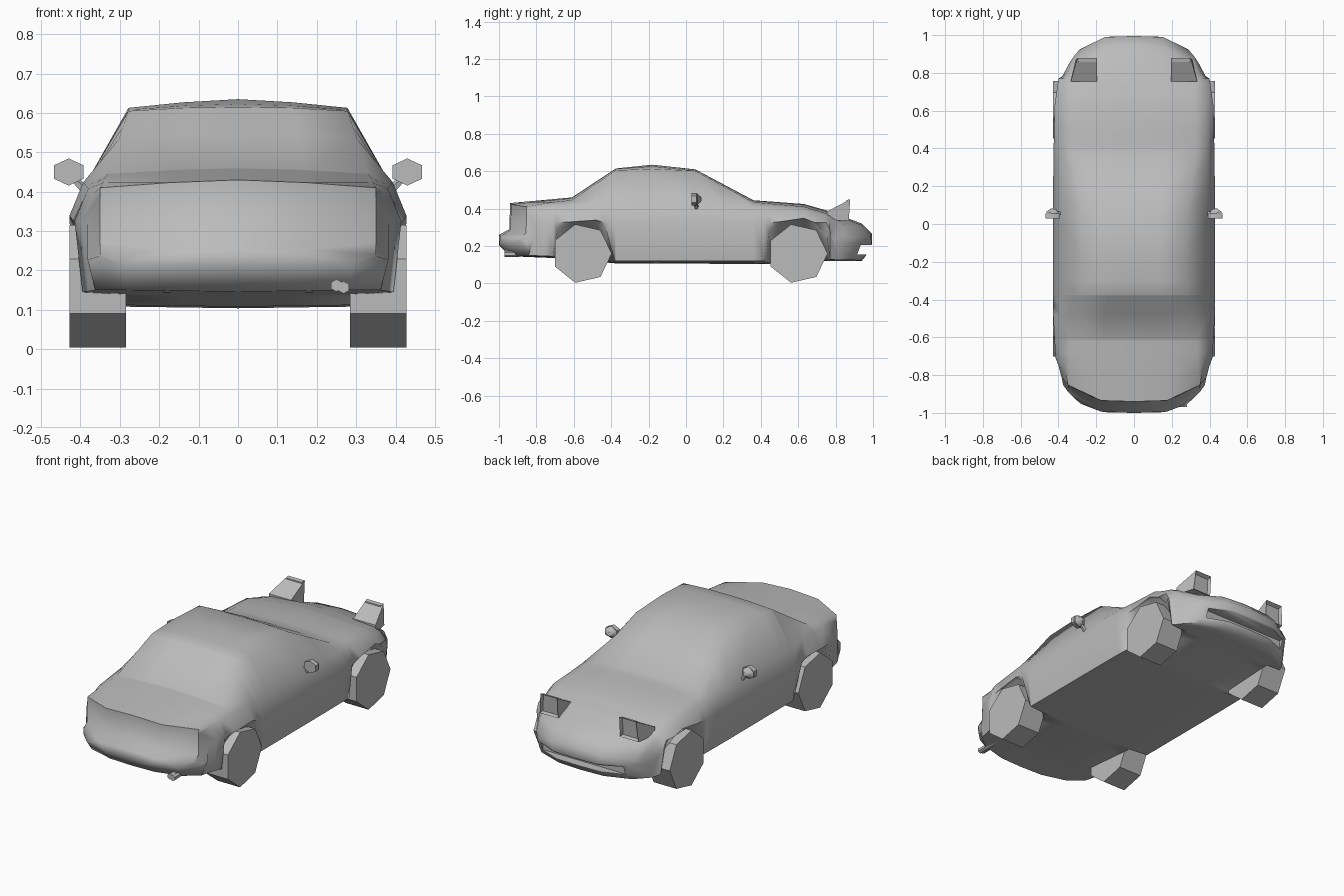
import bpy, bmesh, math
from mathutils import Matrix, Vector

cube = bpy.data.objects.get("Cube")
if cube:
    bpy.data.objects.remove(cube, do_unlink=True)

grey = bpy.data.materials.new("plain_grey")
grey.use_nodes = True
grey.diffuse_color = (0.5, 0.5, 0.5, 1)
grey.node_tree.nodes["Principled BSDF"].inputs["Base Color"].default_value = grey.diffuse_color


def make_object(name, bm, smooth_angle=None):
    bmesh.ops.recalc_face_normals(bm, faces=bm.faces)
    mesh = bpy.data.meshes.new(name)
    bm.to_mesh(mesh)
    bm.free()
    mesh.materials.append(grey)
    obj = bpy.data.objects.new(name, mesh)
    bpy.context.collection.objects.link(obj)
    if smooth_angle:
        shade(obj, smooth_angle)
    return obj


def shade(obj, angle):
    bpy.ops.object.select_all(action='DESELECT')
    obj.select_set(True)
    bpy.context.view_layer.objects.active = obj
    bpy.ops.object.shade_smooth_by_angle(angle=math.radians(angle))


def along(points, y):
    """Straight-line interpolation through (y, value) points."""
    if y <= points[0][0]:
        return points[0][1]
    for (ya, va), (yb, vb) in zip(points, points[1:]):
        if y <= yb:
            return va + (vb - va) * (y - ya) / (yb - ya)
    return points[-1][1]


# Body outlines along the length: centre line, roof edge, belt, flank and sill
top_line = [(-1, .26), (-.945, .29), (-.94, .43), (-.61, .46), (-.375, .615), (-.18, .635),
            (.05, .61), (.36, .445), (.63, .425), (.77, .385), (.94, .32), (.995, .265)]
roof_width = [(-.94, .35), (-.6, .33), (-.375, .278), (.05, .278), (.36, .33), (.77, .32), (.995, .31)]
crown = [(-.94, .02), (-.375, .01), (-.18, .022), (.05, .008), (.36, .01), (.995, .02)]
flank_width = [(-1, .375), (-.85, .395), (-.71, .415), (-.5, .428), (.3, .428), (.63, .42), (.77, .4), (.995, .37)]
sill_line = [(-1, .21), (-.945, .15), (-.71, .145), (-.69, .29), (-.62, .325), (-.48, .335),
             (-.43, .295), (-.38, .12), (.42, .12), (.445, .28), (.495, .325), (.63, .345),
             (.69, .32), (.75, .26), (.77, .13), (.94, .125), (.96, .15), (.995, .215)]
floor_line = [(-1, .21), (-.945, .15), (-.71, .14), (-.38, .112), (.42, .108),
              (.77, .125), (.94, .125), (.96, .15), (.995, .215)]


def section(y):
    """Half cross-section of the body from roof centre to floor centre."""
    top, sill, floor = along(top_line, y), along(sill_line, y), along(floor_line, y)
    edge_x, edge_z = along(roof_width, y), top - along(crown, y)
    flank = along(flank_width, y)
    flank_z = max(min(.325, sill + (edge_z - sill) * .65), sill + .004)
    belt_z = flank_z + min(.085, (edge_z - flank_z) * .75)
    half = [(0, top), (edge_x / 2, (top + edge_z) / 2 + .003), (edge_x, edge_z),
            (max(flank - .035, edge_x), belt_z), (flank, flank_z), (flank - .02, sill),
            (.285, floor), (.14, floor - .002), (0, floor - .004)]
    # Rounded ends in plan
    bow = .2 * max(0, y - .78) / .22 - .14 * max(0, -y - .72) / .28
    return [Vector((x, y - bow * (x / .37) ** 4, z)) for x, z in half]


stations = sorted({p[0] for line in (top_line, sill_line) for p in line} | {-.82, -.3, .2, .86})
bm = bmesh.new()
rings = [[bm.verts.new(p) for p in section(y)] for y in stations]
for a, b in zip(rings, rings[1:]):
    for i in range(len(a) - 1):
        bm.faces.new((a[i], a[i + 1], b[i + 1], b[i]))
for ring in (rings[0], rings[-1]):
    for i in range(3):
        bm.faces.new((ring[i], ring[i + 1], ring[7 - i], ring[8 - i]))
    bm.faces.new(ring[3:6])
# Mirror to the other side
copy = bmesh.ops.duplicate(bm, geom=bm.verts[:] + bm.edges[:] + bm.faces[:])["geom"]
for v in copy:
    if isinstance(v, bmesh.types.BMVert):
        v.co.x *= -1
bmesh.ops.remove_doubles(bm, verts=bm.verts, dist=.0005)
body = make_object("body", bm)

# Air intake slot under the nose
bm = bmesh.new()
bmesh.ops.create_cube(bm, size=1, matrix=Matrix.Translation((0, .98, .18)) @ Matrix.Diagonal((.52, .14, .05, 1)))
cutter = make_object("intake_cutter", bm)
cutter.hide_render = True
cut = body.modifiers.new("intake", 'BOOLEAN')
cut.operation, cut.object, cut.solver = 'DIFFERENCE', cutter, 'EXACT'
bpy.ops.object.select_all(action='DESELECT')
bpy.context.view_layer.objects.active = body
body.select_set(True)
bpy.ops.object.modifier_apply(modifier=cut.name)
bpy.data.objects.remove(cutter, do_unlink=True)
shade(body, 62)


def cone(bm, start, end, r1, r2, sides, spin=0, squash=1):
    """Tapered cylinder between two points."""
    start, end = Vector(start), Vector(end)
    axis = end - start
    matrix = (Matrix.Translation((start + end) / 2) @ Matrix.Diagonal((1, 1, squash, 1))
              @ axis.to_track_quat('Z', 'Y').to_matrix().to_4x4() @ Matrix.Rotation(spin, 4, 'Z'))
    bmesh.ops.create_cone(bm, cap_ends=True, segments=sides, radius1=r1, radius2=r2,
                          depth=axis.length, matrix=matrix)


def wheel(name, side, y):
    """Seven-sided wheel with its flat edge towards the tail."""
    bm = bmesh.new()
    rims = []
    for x in (.285, .428):
        angles = [math.tau * i / 7 for i in range(7)]
        rims.append([bm.verts.new((side * x, y + .16 * math.cos(a), .16 + .16 * math.sin(a))) for a in angles])
    for rim in rims:
        bm.faces.new(rim)
    for i in range(7):
        j = (i + 1) % 7
        bm.faces.new((rims[0][i], rims[0][j], rims[1][j], rims[1][i]))
    make_object(name, bm)


def headlamp(name, side):
    """Raised wedge lamp with a recessed front."""
    bm = bmesh.new()
    corners = [(.755, .385, .335), (.755, .34, .335), (.87, .335, .31), (.878, .45, .3)]
    inner = [bm.verts.new((side * .195, y, z)) for y, z, x in corners]
    outer = [bm.verts.new((side * x, y, z)) for y, z, x in corners]
    bm.faces.new(inner)
    bm.faces.new(outer)
    for i in range(4):
        j = (i + 1) % 4
        bm.faces.new((inner[i], inner[j], outer[j], outer[i]))
    bmesh.ops.recalc_face_normals(bm, faces=bm.faces)
    front = [max(bm.faces, key=lambda f: f.normal.y)]
    bmesh.ops.inset_region(bm, faces=front, thickness=.008, depth=-.02)
    make_object(name, bm)


def mirror(name, side):
    bm = bmesh.new()
    cone(bm, (side * .43, .03, .45), (side * .43, .055, .45), .043, .043, 6, 0, .8)
    cone(bm, (side * .43, .055, .45), (side * .425, .08, .45), .043, .016, 6, 0, .8)
    cone(bm, (side * .375, .055, .39), (side * .42, .055, .435), .014, .009, 5)
    make_object(name, bm, 50)


# Parts in left and right pairs
for side, label in ((1, "left"), (-1, "right")):
    wheel(label + "_tail_wheel", side, -.557)
    wheel(label + "_nose_wheel", side, .597)
    headlamp(label + "_headlamp", side)
    mirror(label + "_mirror", side)

# Twin exhaust on one side
bm = bmesh.new()
for x, z in ((.25, .162), (.268, .157)):
    cone(bm, (x, -.97, z), (x, -.8, z), .016, .012, 6)
make_object("exhaust", bm, 50)
